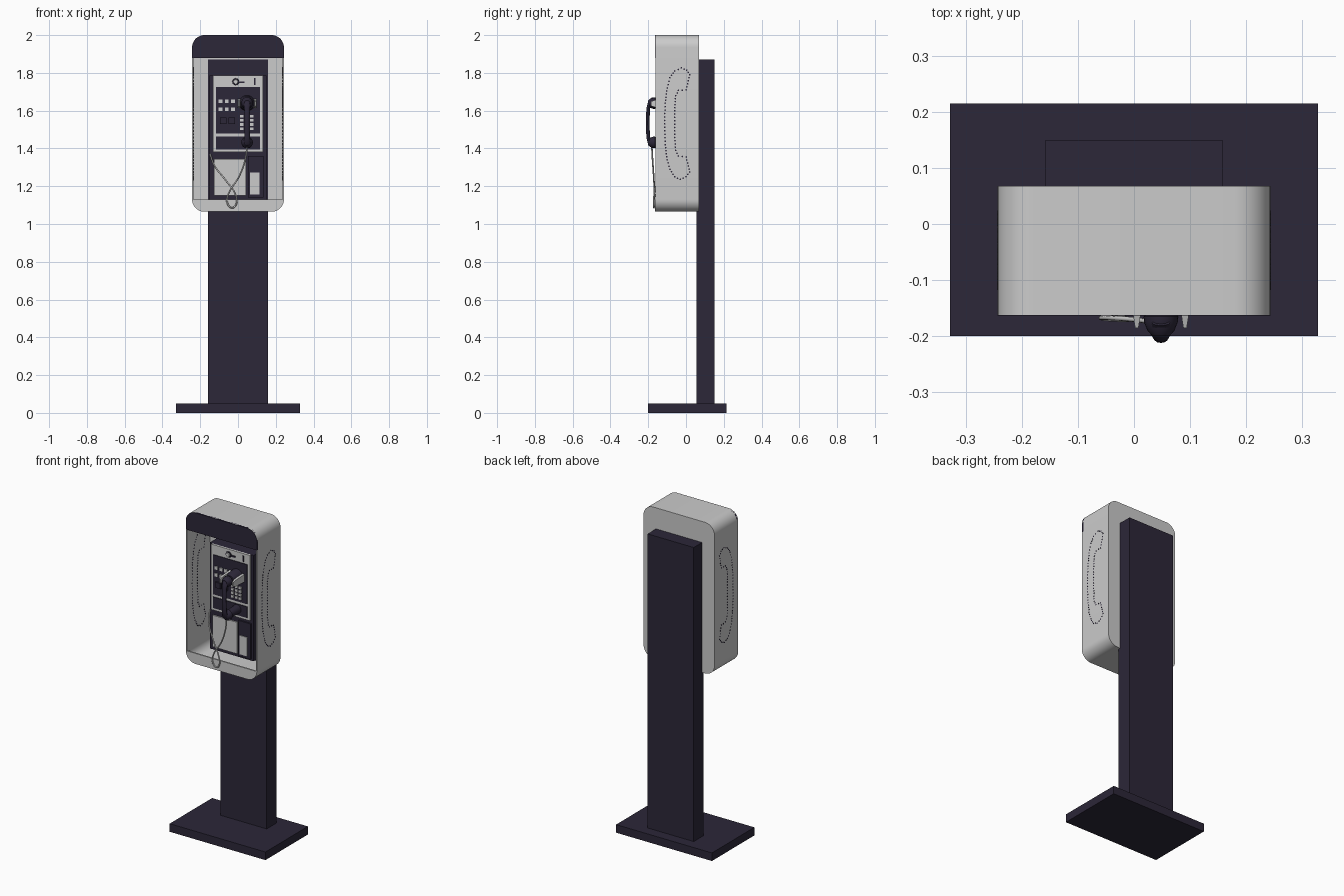
import bpy, bmesh, math
from mathutils import Vector, Matrix

if "Cube" in bpy.data.objects:
    bpy.data.objects.remove(bpy.data.objects["Cube"])

dark = bpy.data.materials.new("dark")
dark.diffuse_color = (0.025, 0.02, 0.04, 1)
dark.use_nodes = True
dark.node_tree.nodes["Principled BSDF"].inputs["Base Color"].default_value = dark.diffuse_color


def finish(name, bm, mat=None, smooth=False):
    bmesh.ops.recalc_face_normals(bm, faces=bm.faces[:])
    me = bpy.data.meshes.new(name)
    bm.to_mesh(me)
    bm.free()
    ob = bpy.data.objects.new(name, me)
    bpy.context.collection.objects.link(ob)
    if mat:
        me.materials.append(mat)
    if smooth:
        bpy.ops.object.select_all(action='DESELECT')
        ob.select_set(True)
        bpy.context.view_layer.objects.active = ob
        bpy.ops.object.shade_smooth_by_angle(angle=math.radians(35))
    return ob


def add_box(bm, x0, x1, y0, y1, z0, z1):
    m = Matrix.Translation(((x0 + x1) / 2, (y0 + y1) / 2, (z0 + z1) / 2))
    bmesh.ops.create_cube(bm, size=1, matrix=m @ Matrix.Diagonal((x1 - x0, y1 - y0, z1 - z0, 1)))


def boxes(name, items, mat=None):
    bm = bmesh.new()
    for b in items:
        add_box(bm, *b)
    return finish(name, bm, mat)


def loft(name, loops, mat=None, smooth=True):
    """Skin a row of equal point loops and cap both ends."""
    bm = bmesh.new()
    rows = [[bm.verts.new(p) for p in lp] for lp in loops]
    n = len(rows[0])
    for a, b in zip(rows, rows[1:]):
        for i in range(n):
            j = (i + 1) % n
            bm.faces.new((a[i], a[j], b[j], b[i]))
    bm.faces.new(rows[0])
    bm.faces.new(rows[-1])
    return finish(name, bm, mat, smooth)


def ring_y(x, z, r, y, n=20):
    return [(x + r * math.cos(2 * math.pi * i / n), y, z + r * math.sin(2 * math.pi * i / n)) for i in range(n)]


def turned(name, x, z, profile, mat=None):
    return loft(name, [ring_y(x, z, r, y) for y, r in profile], mat)


def arc(cx, cz, r, a0, n=10):
    return [(cx + r * math.cos(math.radians(a0 + 90 * i / n)),
             cz + r * math.sin(math.radians(a0 + 90 * i / n))) for i in range(n + 1)]


def at_y(pts, y):
    return [(x, y, z) for x, z in pts]


# Base plate and post
boxes("base_plate", [(-.328, .328, -.2, .215, 0, .05)], dark)
boxes("post", [(-.158, .158, .055, .15, .05, 1.87)], dark)


# Hood: rounded open-fronted shell
def rounded(inset):
    w, lo, hi, r = .243 - inset, 1.065 + inset, 2 - inset, .065 - inset
    return (arc(w - r, hi - r, r, 0) + arc(-w + r, hi - r, r, 90)
            + arc(-w + r, lo + r, r, 180) + arc(w - r, lo + r, r, 270))


outer, inner = rounded(0), rounded(.008)
loft("hood", [at_y(inner, .06), at_y(inner, -.162), at_y(outer, -.162), at_y(outer, .068)])

# Header panel and lower front lip share the hood outline
top = [(.243, 1.88)] + outer[:22] + [(-.243, 1.88)]
low = outer[22:]
loft("header_panel", [at_y(top, -.163), at_y(top, -.150)], dark)
loft("hood_lip", [at_y(low, -.163), at_y(low, -.154)])

# Perforated handset outline on both hood sides (y, z)
outline = [(.02, 1.79), (.003, 1.815), (-.024, 1.826), (-.06, 1.81), (-.085, 1.775), (-.1, 1.72),
           (-.11, 1.64), (-.113, 1.53), (-.11, 1.42), (-.1, 1.34), (-.085, 1.29), (-.06, 1.25),
           (-.03, 1.236), (0, 1.25), (.02, 1.275), (.001, 1.355), (-.04, 1.36), (-.055, 1.39),
           (-.06, 1.475), (-.06, 1.6), (-.055, 1.68), (-.04, 1.707), (.001, 1.71)]
dots = []
for (y0, z0), (y1, z1) in zip(outline, outline[1:] + outline[:1]):
    n = max(1, round(math.hypot(y1 - y0, z1 - z0) / .017))
    dots += [(y0 + (y1 - y0) * i / n, z0 + (z1 - z0) * i / n) for i in range(n)]
for side, s in (("left", -1), ("right", 1)):
    bm = bmesh.new()
    for y, z in dots:
        bmesh.ops.create_cone(bm, cap_ends=True, segments=8, radius1=.0045, radius2=.0045, depth=.0095,
                              matrix=Matrix.Translation((s * .239, y, z)) @ Matrix.Rotation(math.pi / 2, 4, 'Y'))
    finish("perforations_" + side, bm, dark)

# Phone body and front plates
boxes("phone_body", [(-.15, .15, -.062, .056, 1.13, 1.785)], dark)
boxes("upper_faceplate", [(-.133, .133, -.074, -.06, 1.38, 1.785)])
boxes("dial_panel", [(-.117, .117, -.078, -.07, 1.48, 1.725)], dark)
boxes("card_panel", [(-.117, .117, -.078, -.07, 1.395, 1.464)], dark)
boxes("lower_door", [(-.127, .042, -.07, -.06, 1.15, 1.345)])
boxes("coin_return_frame", [(.052, .135, -.07, -.06, 1.14, 1.36)], dark)
boxes("coin_return_flap", [(.063, .115, -.074, -.068, 1.155, 1.272)])

# Small controls
boxes("preset_buttons", [(x - .01, x + .01, -.084, -.076, z - .01, z + .01)
                         for x in (-.092, -.059, -.026) for z in (1.607, 1.65)])
boxes("keypad", [(x - .009, x + .009, -.084, -.076, z - .007, z + .007)
                 for x in (.02, .046, .072) for z in (1.505, 1.527, 1.549, 1.571)])
boxes("selector_blocks", [(-.095, -.06, -.088, -.076, 1.53, 1.565),
                          (-.05, -.015, -.088, -.076, 1.53, 1.565)], dark)
turned("lock_ring", -.012, 1.753, [(-.073, .019), (-.08, .017)], dark)
turned("lock_cap", -.012, 1.753, [(-.079, .013), (-.085, .011)])
boxes("lock_lever", [(.004, .034, -.08, -.073, 1.746, 1.755)], dark)
boxes("coin_slot", [(.086, .092, -.077, -.073, 1.735, 1.772)], dark)

# Handset cradle
HX = .048
loft("cradle_mount", [ring_y(HX, 1.64, .042, -.074), ring_y(HX, 1.64, .038, -.12),
                      ring_y(HX, 1.64, .026, -.15)], dark)
for side, s in (("left", -1), ("right", 1)):
    x = HX + s * .043
    loft("cradle_arm_" + side, [[(x + a * w, y, 1.637 + b * h) for a, b in ((-1, -1), (1, -1), (1, 1), (-1, 1))]
                                for y, w, h in ((-.07, .008, .024), (-.16, .007, .02), (-.185, .003, .012))],
         smooth=False)
turned("mouthpiece_rest", HX, 1.432, [(-.074, .028), (-.155, .022)], dark)

# Handset: curved grip with two turned ends
path = [(-.176, 1.405), (-.192, 1.425), (-.2, 1.46), (-.203, 1.535), (-.2, 1.61), (-.192, 1.645), (-.176, 1.667)]
size = [(.016, .006), (.02, .009), (.015, .01), (.013, .009), (.015, .01), (.02, .009), (.016, .006)]
loops = []
for i, ((y, z), (w, t)) in enumerate(zip(path, size)):
    a, b = path[max(i - 1, 0)], path[min(i + 1, len(path) - 1)]
    d = Vector((0, b[0] - a[0], b[1] - a[1])).normalized()
    nrm = Vector((0, -d.z, d.y))
    loops.append([Vector((HX + w * math.cos(k * math.pi / 6), y, z)) + nrm * t * math.sin(k * math.pi / 6)
                  for k in range(12)])
loft("handset_grip", loops, dark)
for nm, z in (("mouthpiece", 1.432), ("earpiece", 1.64)):
    turned(nm, HX, z, [(-.16, .026), (-.165, .031), (-.175, .03), (-.19, .024), (-.2, .015)], dark)

# Hanging cord
cu = bpy.data.curves.new("cord", 'CURVE')
cu.dimensions = '3D'
cu.bevel_depth = .0042
cu.bevel_resolution = 2
cu.use_fill_caps = True
cu.resolution_u = 6
pts = [(-.148, -.065, 1.37), (-.125, -.105, 1.31), (-.06, -.15, 1.225), (-.015, -.168, 1.16), (-.008, -.17, 1.11),
       (-.03, -.17, 1.086), (-.056, -.168, 1.11), (-.05, -.167, 1.16), (.005, -.171, 1.25), (.038, -.177, 1.34),
       (HX, -.181, 1.41)]
sp = cu.splines.new('BEZIER')
sp.bezier_points.add(len(pts) - 1)
for bp, p in zip(sp.bezier_points, pts):
    bp.co = p
    bp.handle_left_type = bp.handle_right_type = 'AUTO'
cord = bpy.data.objects.new("cord", cu)
bpy.context.collection.objects.link(cord)
